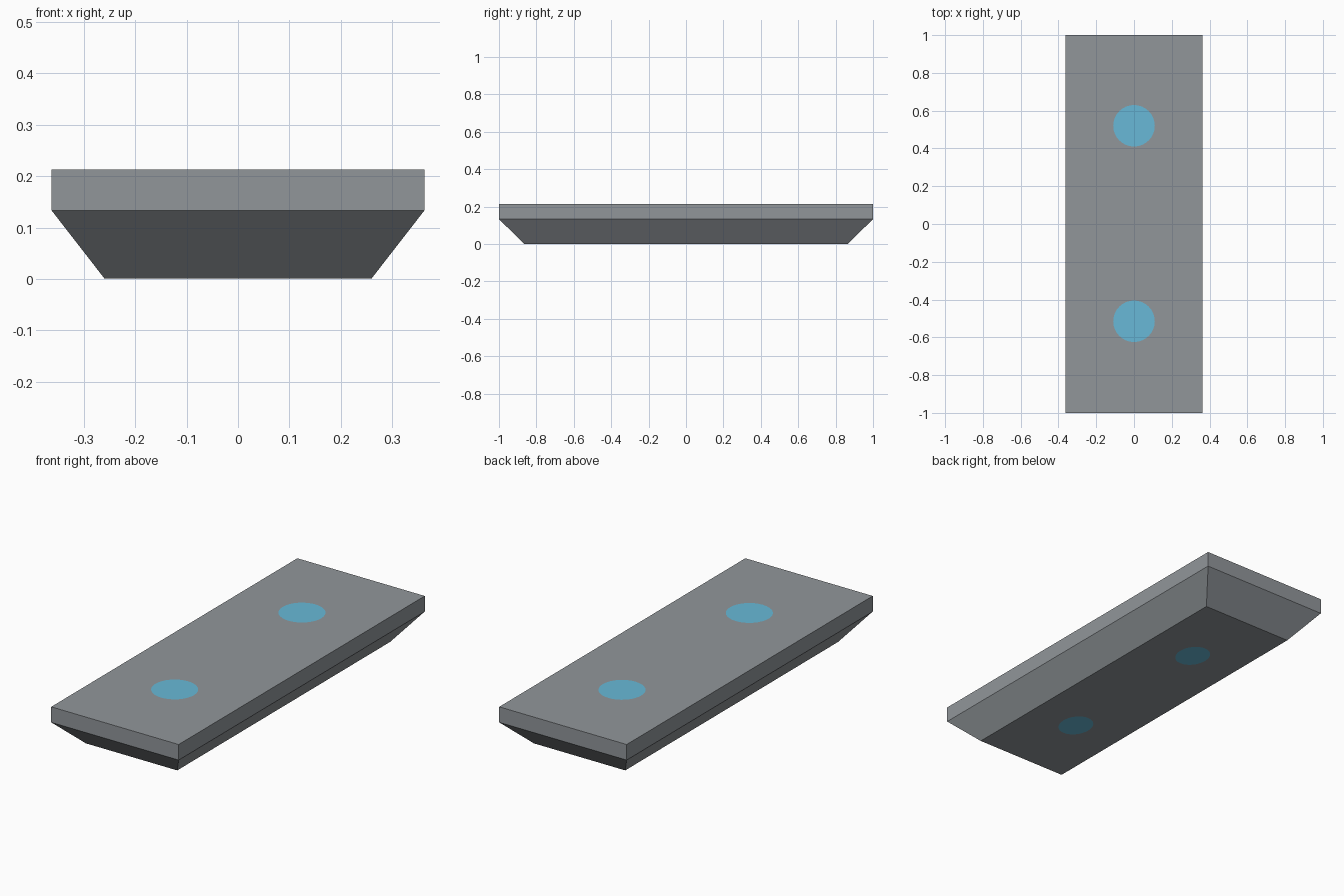
import bpy, bmesh, math

if "Cube" in bpy.data.objects:
    bpy.data.objects.remove(bpy.data.objects["Cube"])

def material(name, color):
    m = bpy.data.materials.new(name)
    m.diffuse_color = (*color, 1)
    m.use_nodes = True
    m.node_tree.nodes["Principled BSDF"].inputs["Base Color"].default_value = m.diffuse_color
    return m

grey = material("hull grey", (0.283, 0.305, 0.323))
blue = material("light blue", (0.138, 0.485, 0.679))

def finish(bm, name, mat):
    me = bpy.data.meshes.new(name)
    bm.to_mesh(me)
    bm.free()
    me.materials.append(mat)
    ob = bpy.data.objects.new(name, me)
    bpy.context.collection.objects.link(ob)
    return ob

# Slab: stacked rectangles (half width, half length, height), tapered underneath
BOTTOM = (0.26, 0.865, 0.001)
RIM = (0.3625, 1.0, 0.133)
TOP = (0.3625, 1.0, 0.213)
bm = bmesh.new()
rings = [[bm.verts.new((sx * hx, sy * hy, z))
          for sx, sy in ((-1, -1), (1, -1), (1, 1), (-1, 1))]
         for hx, hy, z in (BOTTOM, RIM, TOP)]
for lo, hi in zip(rings, rings[1:]):
    for i in range(4):
        j = (i + 1) % 4
        bm.faces.new((lo[i], lo[j], hi[j], hi[i]))
bm.faces.new(rings[0][::-1])
bm.faces.new(rings[-1])
finish(bm, "tapered_slab", grey)

# Flat light spots on the top, shrunk with the taper on the underside
def spot(name, y, rx, ry, z, up):
    n = 32
    bm = bmesh.new()
    vs = [bm.verts.new((rx * math.cos(2 * math.pi * i / n),
                        y + ry * math.sin(2 * math.pi * i / n), z))
          for i in range(n)]
    bm.faces.new(vs if up else vs[::-1])
    finish(bm, name, blue)

kx, ky = BOTTOM[0] / TOP[0], BOTTOM[1] / TOP[1]
for side, y in (("front", -0.515), ("back", 0.52)):
    spot(side + "_top_spot", y, 0.11, 0.11, 0.214, True)
    spot(side + "_bottom_spot", y * ky, 0.11 * kx, 0.11 * ky, 0.0, False)
